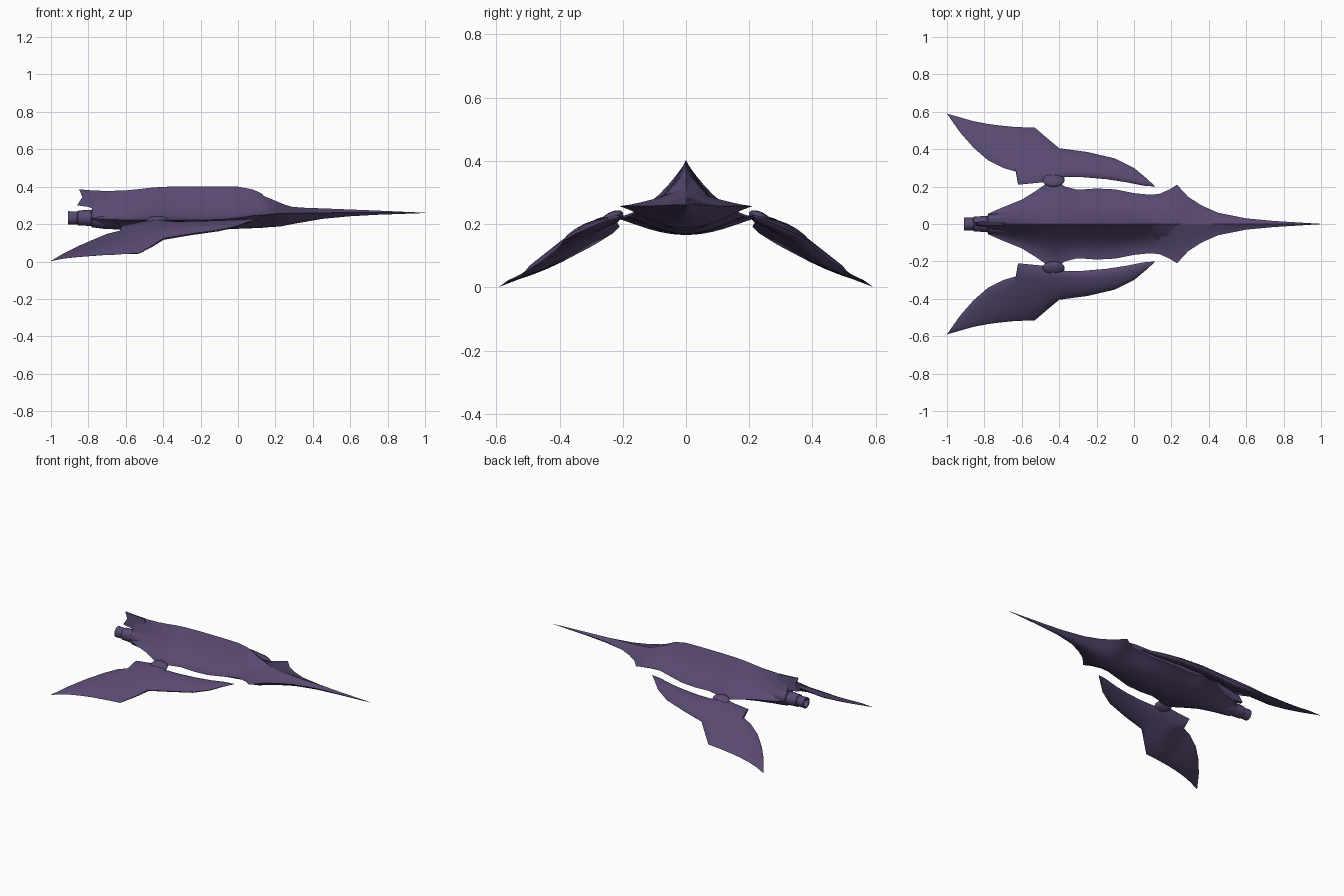
import bpy, bmesh, math
from mathutils import Matrix, Vector

if "Cube" in bpy.data.objects:
    bpy.data.objects.remove(bpy.data.objects["Cube"])

hull = bpy.data.materials.new("dark purple hull")
hull.diffuse_color = (0.10, 0.067, 0.165, 1)
hull.use_nodes = True
hull.node_tree.nodes["Principled BSDF"].inputs["Base Color"].default_value = hull.diffuse_color


def finish(bm, name, angle=40):
    bmesh.ops.remove_doubles(bm, verts=bm.verts, dist=0.0003)
    bmesh.ops.recalc_face_normals(bm, faces=bm.faces)
    me = bpy.data.meshes.new(name)
    bm.to_mesh(me)
    bm.free()
    me.materials.append(hull)
    ob = bpy.data.objects.new(name, me)
    bpy.context.collection.objects.link(ob)
    bpy.ops.object.select_all(action='DESELECT')
    ob.select_set(True)
    bpy.context.view_layer.objects.active = ob
    bpy.ops.object.shade_smooth_by_angle(angle=math.radians(angle))
    return ob


def loft(rings, name, angle=40):
    """Skin closed rings of equal length and cap both ends."""
    bm = bmesh.new()
    vs = [[bm.verts.new(p) for p in r] for r in rings]
    n = len(rings[0])
    for a, b in zip(vs, vs[1:]):
        for i in range(n):
            j = (i + 1) % n
            bm.faces.new((a[i], a[j], b[j], b[i]))
    bm.faces.new(vs[0])
    bm.faces.new(vs[-1])
    return finish(bm, name, angle)


# Fuselage stations: x, half width, edge z, top z, bottom z
stations = [
    (1.0, .001, .26, .261, .259), (.75, .016, .262, .272, .25),
    (.6, .03, .262, .278, .242), (.45, .06, .26, .284, .228),
    (.36, .10, .258, .287, .212), (.29, .145, .257, .292, .2),
    (.23, .21, .257, .31, .188), (.19, .185, .255, .32, .185),
    (.145, .165, .25, .335, .182), (.13, .16, .249, .362, .18),
    (.08, .157, .245, .385, .178), (0, .165, .232, .4, .175),
    (-.1, .185, .224, .402, .17), (-.2, .19, .222, .402, .168),
    (-.3, .183, .222, .402, .166), (-.37, .2, .222, .4, .166),
    (-.42, .235, .222, .398, .166), (-.47, .215, .222, .394, .166),
    (-.52, .18, .222, .388, .166), (-.6, .13, .222, .38, .168),
    (-.7, .09, .225, .377, .175), (-.78, .055, .23, .38, .185)]
ts = [0, .06, .14, .24, .36, .5, .66, .83, 1]
rings = []
for x, w, ze, zt, zb in stations:
    p = 1.3 if x > .14 else 2.0
    up = [(t, ze + (zt - ze) * (1 - t) ** p) for t in ts]
    low = [(t, ze - (ze - zb) * (1 - t * t) ** 1.4) for t in reversed(ts[:-1])]
    half = up + low
    other = [(-t, z) for t, z in reversed(half[1:-1])]
    rings.append([(x, t * w, z) for t, z in half + other])
loft(rings, "fuselage")

# Notched tail fin running back from the dorsal ridge
bm = bmesh.new()
outline = [(-.7, .376), (-.78, .38), (-.85, .386), (-.832, .345),
           (-.86, .3), (-.80, .292), (-.74, .27), (-.68, .29)]
sides = []
for s in (1, -1):
    sides.append([bm.verts.new((x, s * (.003 + .16 * (.39 - z) * (1 if x > -.79 else .6)), z))
                  for x, z in outline])
for i in range(len(outline)):
    j = (i + 1) % len(outline)
    bm.faces.new((sides[0][i], sides[0][j], sides[1][j], sides[1][i]))
bm.faces.new(sides[0])
bm.faces.new(sides[1])
finish(bm, "tail_fin", 30)

# Engine housing and stepped, hollow nozzle
profile = [(-.55, .03), (-.64, .062), (-.72, .058), (-.78, .05), (-.785, .043),
           (-.855, .04), (-.86, .034), (-.91, .036), (-.91, .027), (-.86, .022)]
loft([[(x, r * math.cos(a * math.tau / 20), .233 + r * math.sin(a * math.tau / 20))
       for a in range(20)] for x, r in profile], "engine_nozzle", 35)

# Cockpit canopy wedge
bm = bmesh.new()
for x, y, z in [(.09, .0, .37), (.15, .0, .343), (.28, .0, .292), (.09, .07, .28),
                (.13, .09, .27), (.21, .085, .268), (.25, .045, .276), (.15, .03, .327),
                (.15, 0, .25)]:
    for s in ((1, -1) if y else (1,)):
        bm.verts.new((x, s * y, z))
bmesh.ops.convex_hull(bm, input=bm.verts)
finish(bm, "cockpit_canopy", 25)

# Wing rungs: inner x, y, z, outer x, y, z, thickness
rungs = [
    (.115, .2, .225, .114, .201, .225, .001), (.05, .205, .217, .06, .25, .21, .016),
    (-.05, .225, .21, 0, .3, .188, .026), (-.15, .24, .207, -.1, .35, .165, .034),
    (-.27, .25, .205, -.25, .385, .145, .04), (-.37, .25, .205, -.4, .405, .12, .046),
    (-.43, .225, .222, -.46, .455, .08, .05), (-.52, .22, .205, -.53, .515, .04, .045),
    (-.62, .21, .188, -.62, .518, .035, .034), (-.632, .28, .16, -.65, .52, .033, .03),
    (-.7, .3, .143, -.72, .527, .03, .026), (-.78, .34, .11, -.78, .535, .026, .021),
    (-.86, .41, .075, -.86, .55, .02, .015), (-.93, .49, .04, -.93, .57, .013, .009),
    (-1, .59, .003, -.999, .59, .002, .001)]
for s, side in ((1, "left"), (-1, "right")):
    rings = []
    for r in rungs:
        a, b, th = Vector(r[:3]), Vector(r[3:6]), r[6]
        ring = []
        for k in range(12):
            ang = k * math.tau / 12
            p = a.lerp(b, .5 - .5 * math.cos(ang))
            p.z += th * .6 * math.sin(ang) + .004 * (1 if .001 < th else 0)
            ring.append((p.x, s * p.y, max(p.z, 0)))
        rings.append(ring)
    loft(rings, side + "_wing", 50)

    # Pivot joint between wing root and body
    bm = bmesh.new()
    bmesh.ops.create_uvsphere(bm, u_segments=16, v_segments=8, radius=1)
    bmesh.ops.transform(bm, verts=bm.verts, matrix=Matrix.Translation((-.43, s * .235, .218))
                        @ Matrix.Rotation(-s * .5, 4, 'X') @ Matrix.Diagonal((.06, .04, .02, 1)))
    finish(bm, side + "_wing_pivot")
